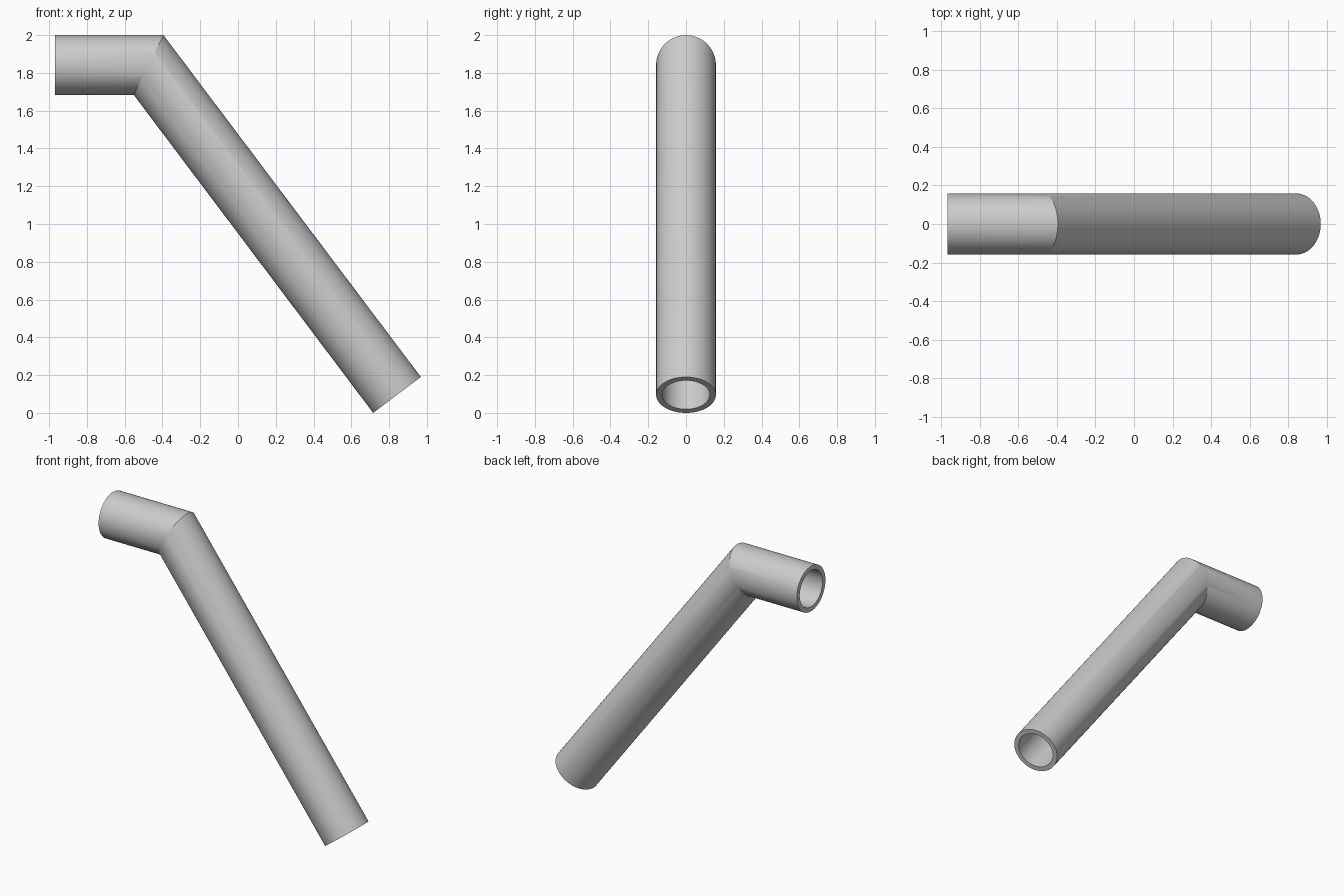
import bpy, bmesh, math
from mathutils import Vector

if "Cube" in bpy.data.objects:
    bpy.data.objects.remove(bpy.data.objects["Cube"])

OUTER, INNER, SIDES = 0.158, 0.126, 96
start = Vector((-0.968, 0, 1.842))
elbow = Vector((-0.4735, 0, 1.842))
end = Vector((0.8417, 0, 0.0951))

# directions of the two pipe runs and the mitre plane between them
d1 = (elbow - start).normalized()
d2 = (end - elbow).normalized()
side = Vector((0, 1, 0))
up1, up2 = d1.cross(side), d2.cross(side)
mitre = (up1 + up2) / (1 + up1.dot(up2))

bm = bmesh.new()


def ring(centre, up, radius):
    angles = [2 * math.pi * i / SIDES for i in range(SIDES)]
    return [bm.verts.new(centre + radius * (side * math.cos(a) + up * math.sin(a)))
            for a in angles]


# outer wall from start to end, then inner wall back again
stations = [(start, up1), (elbow, mitre), (end, up2)]
rings = [ring(c, u, OUTER) for c, u in stations]
rings += [ring(c, u, INNER) for c, u in reversed(stations)]
for a, b in zip(rings, rings[1:] + rings[:1]):
    for i in range(SIDES):
        j = (i + 1) % SIDES
        bm.faces.new((a[i], a[j], b[j], b[i]))
bmesh.ops.recalc_face_normals(bm, faces=bm.faces)

mesh = bpy.data.meshes.new("bent_pipe")
bm.to_mesh(mesh)
bm.free()
pipe = bpy.data.objects.new("bent_pipe", mesh)
bpy.context.collection.objects.link(pipe)

# smooth walls, crisp mitre and rims
bpy.context.view_layer.objects.active = pipe
pipe.select_set(True)
bpy.ops.object.shade_smooth_by_angle(angle=math.radians(20))
